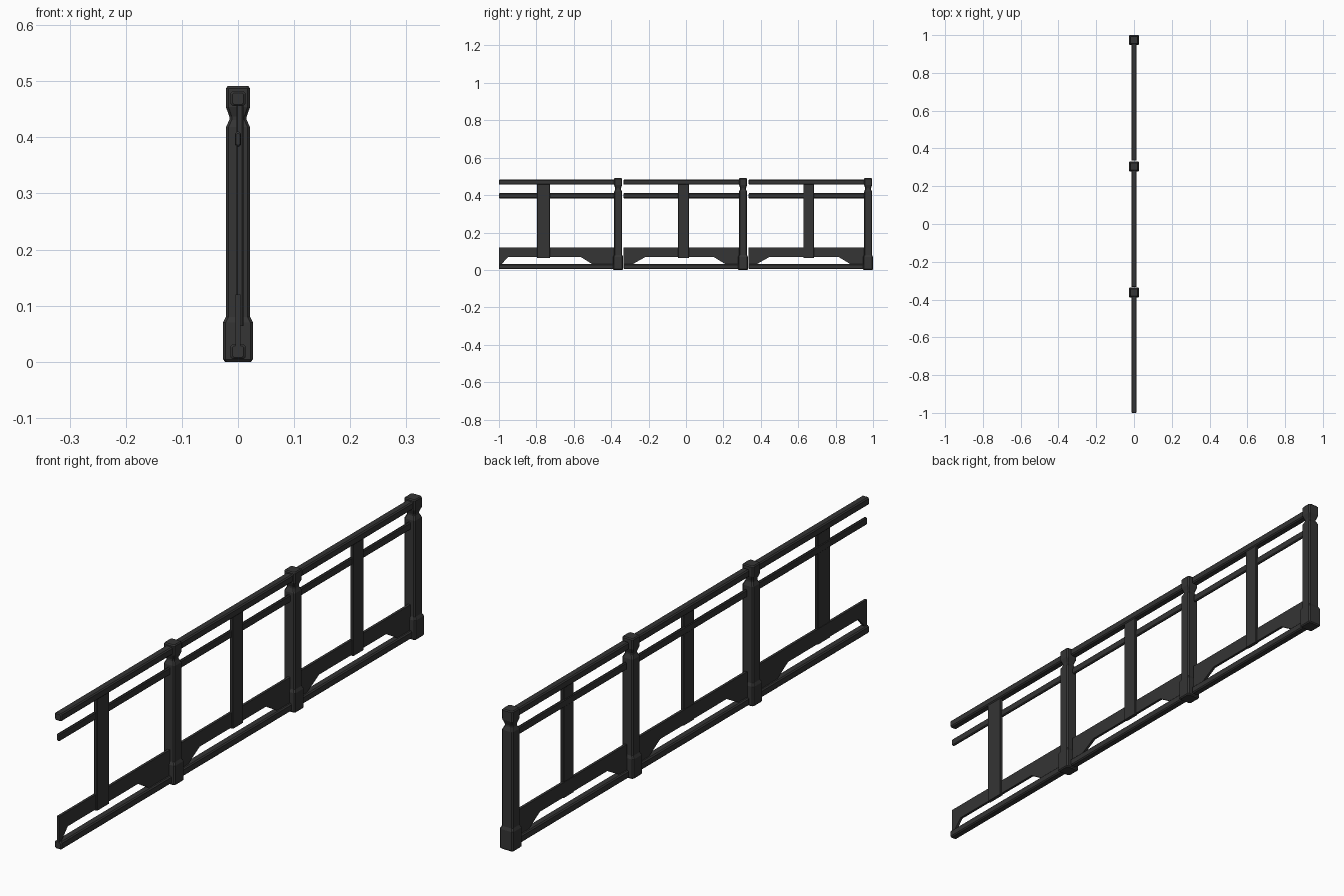
import bpy, bmesh

if "Cube" in bpy.data.objects:
    bpy.data.objects.remove(bpy.data.objects["Cube"])

iron = bpy.data.materials.new("dark_iron")
iron.diffuse_color = (0.035, 0.035, 0.035, 1)
iron.use_nodes = True
iron.node_tree.nodes["Principled BSDF"].inputs["Base Color"].default_value = iron.diffuse_color


def finish(name, bm):
    bmesh.ops.recalc_face_normals(bm, faces=bm.faces)
    me = bpy.data.meshes.new(name)
    bm.to_mesh(me)
    bm.free()
    ob = bpy.data.objects.new(name, me)
    bpy.context.collection.objects.link(ob)
    me.materials.append(iron)
    return ob


def loft(name, rings):
    """Skin a list of equal-sized point rings and cap both ends."""
    bm = bmesh.new()
    vs = [[bm.verts.new(p) for p in r] for r in rings]
    n = len(vs[0])
    for a, b in zip(vs, vs[1:]):
        for i in range(n):
            bm.faces.new((a[i], a[(i + 1) % n], b[(i + 1) % n], b[i]))
    bm.faces.new(vs[0][::-1])
    bm.faces.new(vs[-1])
    return finish(name, bm)


def chamfered(w, h, c):
    """Rectangle of half sizes w, h with corners cut by c."""
    return [(w, h - c), (w - c, h), (c - w, h), (-w, h - c),
            (-w, c - h), (c - w, -h), (w - c, -h), (w, c - h)]


def post(name, y):
    profile = [(0.0, 0.023), (0.004, 0.0265), (0.07, 0.0265), (0.08, 0.0215),
               (0.418, 0.0215), (0.431, 0.0155), (0.437, 0.0155),
               (0.454, 0.0215), (0.487, 0.0215), (0.491, 0.0185)]
    loft(name, [[(u, y + v, z) for u, v in chamfered(r, r, 0.0045)]
                for z, r in profile])


def rail(name, y0, y1, z, w, h, c):
    e = 0.003
    loft(name, [[(u * s, y, z + v * s) for u, v in chamfered(w, h, c)]
                for y, s in ((y0, 0.75), (y0 + e, 1), (y1 - e, 1), (y1, 0.75))])


def slat(name, y, w):
    loft(name, [[(0.0033 + u, y + v, z) for u, v in chamfered(0.0062, w / 2, 0.002)]
                for z in (0.064, 0.462)])


def kick_board(name, y0, y1, hole):
    # flat board with a sloped cut-out along its lower edge
    bl, tl, tr, br = hole
    prof = [(y0, 0.12), (y0, 0.022), (bl, 0.022), (bl, 0.032), (tl, 0.068),
            (tr, 0.068), (br, 0.032), (br, 0.022), (y1, 0.022), (y1, 0.12)]
    loft(name, [[(x, y, z) for y, z in prof] for x in (-0.0045, 0.0045)])


# Each bay: start, post centre, slat centre, slat width, board cut-out
bays = [
    (-1.000, -0.363, -0.762, 0.070, (-0.985, -0.952, -0.561, -0.503)),
    (-0.334, 0.305, -0.013, 0.058, (-0.283, -0.219, 0.150, 0.209)),
    (0.335, 0.9735, 0.656, 0.057, (0.380, 0.444, 0.818, 0.877)),
]
for i, (y0, y1, ys, w, hole) in enumerate(bays, 1):
    post(f"post_{i}", y1)
    rail(f"top_rail_{i}", y0, y1, 0.469, 0.0135, 0.0135, 0.004)
    rail(f"middle_rail_{i}", y0, y1, 0.3965, 0.005, 0.0135, 0.003)
    rail(f"bottom_rail_{i}", y0, y1, 0.018, 0.0135, 0.0135, 0.004)
    slat(f"slat_{i}", ys, w)
    kick_board(f"kick_board_{i}", y0, y1, hole)
